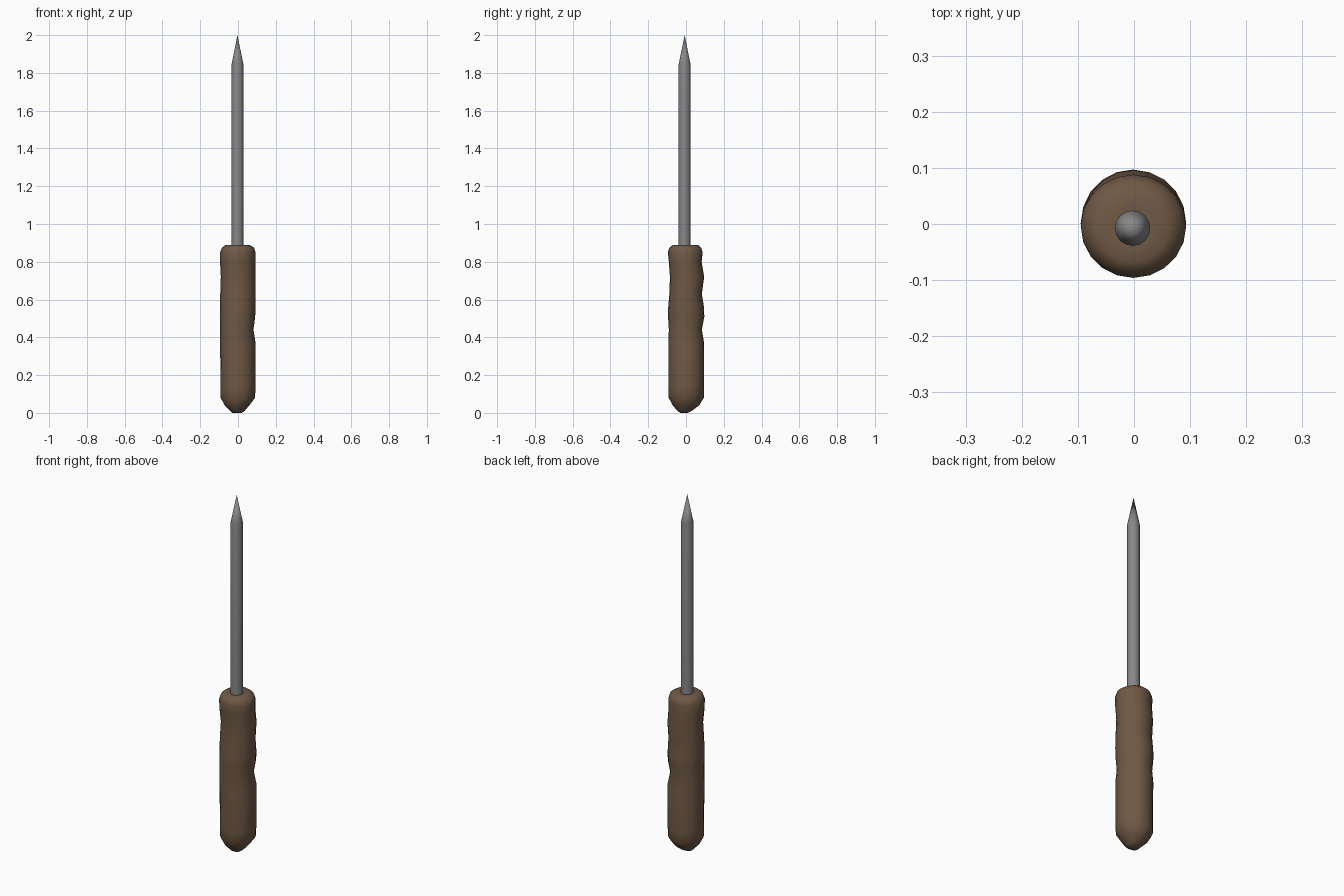
import bpy, bmesh
from math import cos, sin, pi

default_cube = bpy.data.objects.get("Cube")
if default_cube:
    bpy.data.objects.remove(default_cube, do_unlink=True)


def make_material(name, colour):
    material = bpy.data.materials.new(name)
    material.use_nodes = True
    material.diffuse_color = colour
    shader = material.node_tree.nodes["Principled BSDF"]
    shader.inputs["Base Color"].default_value = colour
    shader.inputs["Roughness"].default_value = 0.6
    return material


def loft(name, sections, sides, material, smooth_angle):
    """Skin elliptical sections given as (z, left, right, front, back) extents."""
    bm = bmesh.new()
    rings = []
    for z, x_min, x_max, y_min, y_max in sections:
        centre_x, centre_y = (x_min + x_max) / 2, (y_min + y_max) / 2
        radius_x, radius_y = (x_max - x_min) / 2, (y_max - y_min) / 2
        ring = []
        for i in range(sides):
            angle = 2 * pi * i / sides
            ring.append(bm.verts.new((centre_x + radius_x * cos(angle),
                                      centre_y + radius_y * sin(angle), z)))
        rings.append(ring)
    for lower, upper in zip(rings, rings[1:]):
        for i in range(sides):
            j = (i + 1) % sides
            bm.faces.new((lower[i], lower[j], upper[j], upper[i]))
    bm.faces.new(list(reversed(rings[0])))
    bm.faces.new(rings[-1])
    bmesh.ops.remove_doubles(bm, verts=bm.verts, dist=0.00001)
    bmesh.ops.recalc_face_normals(bm, faces=bm.faces)
    mesh = bpy.data.meshes.new(name)
    bm.to_mesh(mesh)
    bm.free()
    mesh.materials.append(material)
    obj = bpy.data.objects.new(name, mesh)
    bpy.context.collection.objects.link(obj)
    bpy.ops.object.select_all(action="DESELECT")
    obj.select_set(True)
    bpy.context.view_layer.objects.active = obj
    bpy.ops.object.shade_smooth_by_angle(angle=smooth_angle)
    return obj


wood = make_material("brown wood", (0.16, 0.1, 0.06, 1))
steel = make_material("grey steel", (0.24, 0.24, 0.24, 1))

# Handle: hand-carved grip with shallow finger dips and a tapered butt
handle_sections = [
    (0, -.03, .02, -.03, .01),
    (.01, -.04, .035, -.045, .03),
    (.04, -.07, .06, -.07, .07),
    (.08, -.092, .09, -.092, .094),
    (.14, -.092, .093, -.093, .095),
    (.37, -.095, .093, -.093, .096),
    (.44, -.094, .082, -.091, .084),
    (.51, -.095, .091, -.095, .097),
    (.56, -.095, .093, -.094, .095),
    (.63, -.094, .093, -.088, .084),
    (.72, -.091, .092, -.085, .096),
    (.8, -.095, .093, -.091, .083),
    (.85, -.095, .093, -.096, .088),
    (.875, -.085, .085, -.088, .08),
    (.89, -.065, .06, -.068, .062),
    (.885, -.03, .025, -.036, .024),
]
loft("handle", handle_sections, 20, wood, pi / 3)

# Spike: round shaft with a conical point
spike_sections = [
    (.8, -.034, .029, -.039, .024),
    (1.845, -.034, .029, -.039, .024),
    (2, -.003, -.003, -.007, -.007),
]
loft("spike", spike_sections, 16, steel, pi / 4)
